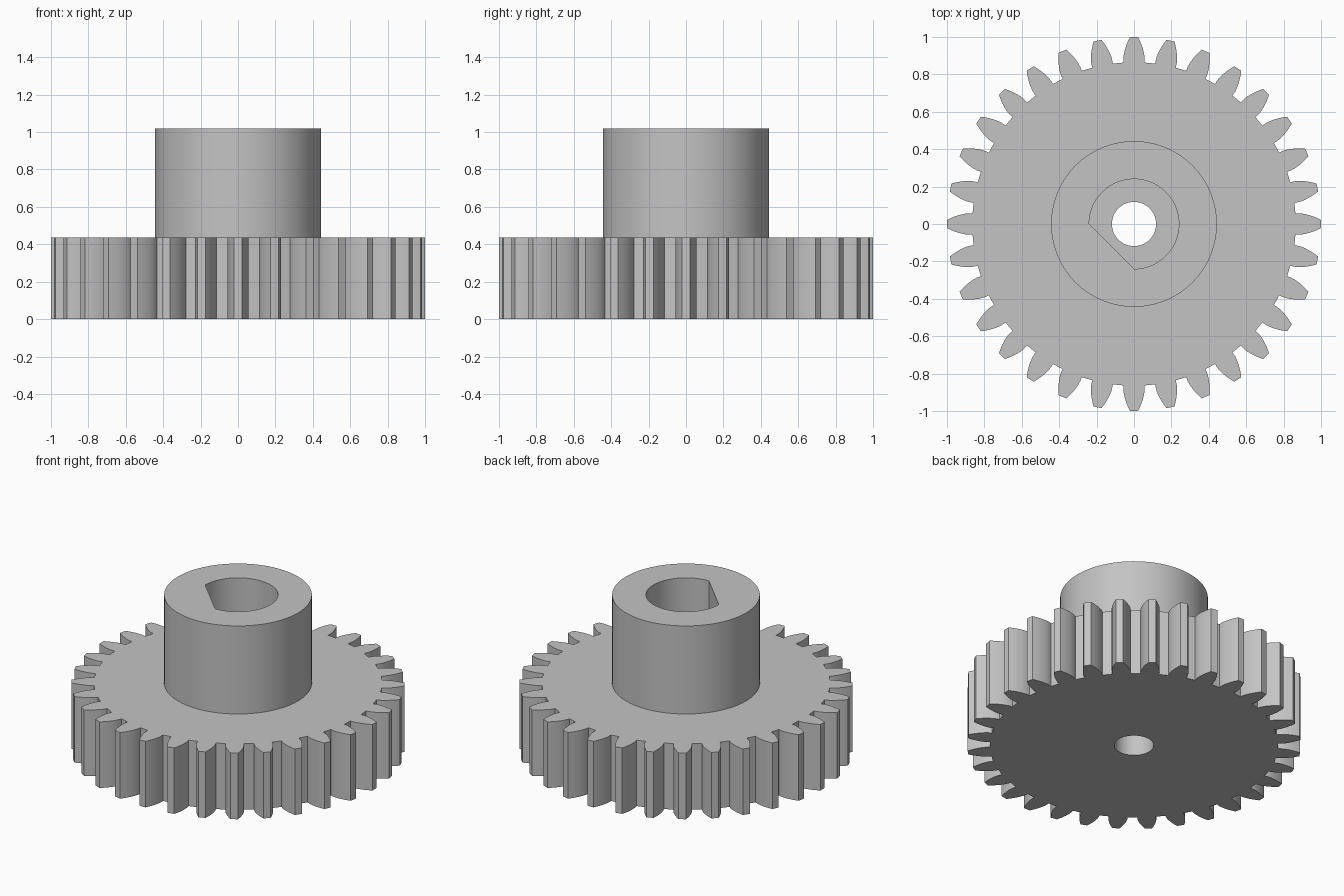
import bpy
import bmesh
from math import pi, cos, sin, tan, acos, sqrt, radians

if "Cube" in bpy.data.objects:
    bpy.data.objects.remove(bpy.data.objects["Cube"], do_unlink=True)

TEETH = 32
TIP_R = 1.0
MODULE = 2 * TIP_R / (TEETH + 2)
PITCH_R = MODULE * TEETH / 2
BASE_R = PITCH_R * cos(radians(20))
ROOT_R = 0.865
GEAR_TOP = 0.437
HUB_TOP = 1.02
HUB_R = 0.443
BORE_R = 0.118
SHAFT_R = 0.24

grey = bpy.data.materials.new("plain grey")
grey.use_nodes = True
colour = (0.55, 0.55, 0.55, 1)
grey.diffuse_color = colour
grey.node_tree.nodes["Principled BSDF"].inputs["Base Color"].default_value = colour


def polar(r, a):
    return (r * cos(a), r * sin(a))


def arc(r, start, end, steps):
    return [polar(r, start + (end - start) * i / steps) for i in range(steps + 1)]


def circle(r, steps=96):
    return arc(r, 0, 2 * pi, steps)[:-1]


def involute(pressure):
    return tan(pressure) - pressure


def gear_outline(steps=6):
    """Involute teeth with straight roots below the base circle."""
    base_half = pi / (2 * TEETH) + involute(radians(20))
    flank = [(ROOT_R, base_half)]
    for i in range(steps + 1):
        r = BASE_R + (TIP_R - BASE_R) * i / steps
        flank.append((r, base_half - involute(acos(BASE_R / r))))
    points = []
    for t in range(TEETH):
        centre = 2 * pi * t / TEETH
        points += [polar(r, centre - a) for r, a in flank]
        points += [polar(r, centre + a) for r, a in reversed(flank)]
    return points


def pierced_prism(name, outer, inner, z0, z1, bottom=True):
    """Solid between an outer and an inner outline."""
    bm = bmesh.new()
    rings = []
    for z in (z0, z1):
        edges = []
        for outline in (outer, inner):
            ring = [bm.verts.new((x, y, z)) for x, y in outline]
            rings.append(ring)
            edges += [bm.edges.new((v, ring[i - 1])) for i, v in enumerate(ring)]
        if bottom or z == z1:
            bmesh.ops.triangle_fill(bm, use_beauty=True, edges=edges)
    for low, high in ((rings[0], rings[2]), (rings[1], rings[3])):
        for i in range(len(low)):
            bm.faces.new((low[i - 1], low[i], high[i], high[i - 1]))
    bmesh.ops.recalc_face_normals(bm, faces=bm.faces[:])
    # Smooth curved walls, keep the corners crisp
    for face in bm.faces:
        face.smooth = True
    for edge in bm.edges:
        edge.smooth = edge.calc_face_angle(pi) < radians(30)
    mesh = bpy.data.meshes.new(name)
    bm.to_mesh(mesh)
    bm.free()
    mesh.materials.append(grey)
    obj = bpy.data.objects.new(name, mesh)
    bpy.context.collection.objects.link(obj)
    return obj


# Toothed wheel with its round through-hole
pierced_prism("gear_wheel", gear_outline(), circle(BORE_R), 0, GEAR_TOP)

# Hub with a flat-sided shaft socket, standing on the wheel
socket = arc(SHAFT_R, -pi / 2, pi, 72)
pierced_prism("hub", circle(HUB_R), socket, GEAR_TOP, HUB_TOP, bottom=False)
